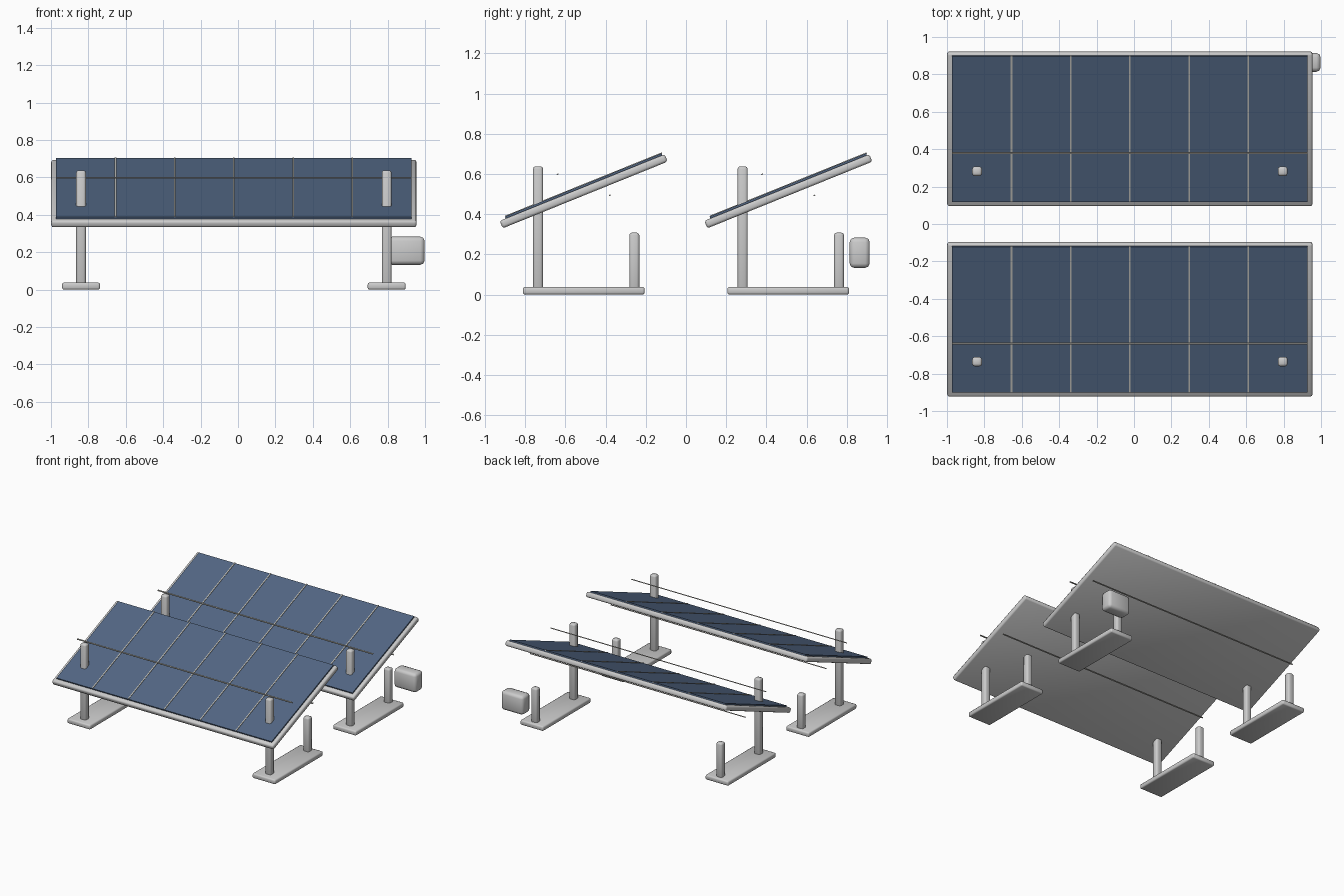
import bpy
from math import radians, sin, cos

if "Cube" in bpy.data.objects:
    bpy.data.objects.remove(bpy.data.objects["Cube"], do_unlink=True)


def material(name, rgb):
    m = bpy.data.materials.new(name)
    m.use_nodes = True
    m.diffuse_color = (*rgb, 1)
    m.node_tree.nodes["Principled BSDF"].inputs["Base Color"].default_value = (*rgb, 1)
    return m


METAL = material("light grey metal", (0.6, 0.6, 0.6))
CELL = material("slate blue cells", (0.085, 0.135, 0.23))
LINE = material("warm grey lines", (0.52, 0.51, 0.47))

TILT = radians(22)
MID_X = -0.022      # centre of the panels
PANEL_Z = 0.514
CELLS_W, CELLS_L = 1.9, 0.84


def box(name, size, loc, mat, bevel=0, tilt=0):
    """Box, optionally tilted about x, with rounded edges."""
    bpy.ops.mesh.primitive_cube_add(size=1, location=loc)
    ob = bpy.context.object
    ob.name = name
    ob.scale = size
    bpy.ops.object.transform_apply(location=False, rotation=False, scale=True)
    ob.rotation_euler.x = tilt
    ob.data.materials.append(mat)
    if bevel:
        mod = ob.modifiers.new("rounded edges", "BEVEL")
        mod.width = bevel
        mod.segments = 2
        bpy.ops.object.shade_smooth()
    return ob


for row, y in (("front", -0.509), ("back", 0.509)):
    # Tilted panel: backing frame with the dark cell sheet on top
    box(f"{row}_panel_frame", (1.953, 0.885, 0.04), (MID_X, y, PANEL_Z),
        METAL, 0.012, TILT)
    box(f"{row}_cell_sheet", (CELLS_W, CELLS_L, 0.014), (MID_X, y, PANEL_Z + 0.025),
        CELL, 0, TILT)

    # Dividers running up the slope
    for i in range(1, 6):
        x = MID_X + CELLS_W * (i / 6 - 0.5)
        box(f"{row}_divider_{i}", (0.009, CELLS_L, 0.008), (x, y, PANEL_Z + 0.032),
            LINE, 0, TILT)

    # Thin cross wires, one above and one below the panel
    for name, d in (("upper", -0.14), ("lower", 0.14)):
        box(f"{row}_{name}_cross_wire", (CELLS_W, 0.009, 0.006),
            (MID_X, y + d * cos(TILT), PANEL_Z + 0.032 - d * sin(TILT)), LINE, 0, TILT)

    # Supports: a foot with a tall and a short post on each side
    for side, s in (("right", -1), ("left", 1)):
        x = MID_X + s * 0.817
        box(f"{row}_{side}_foot", (0.203, 0.606, 0.038), (x, y, 0.019), METAL, 0.01)
        for name, dy, top in (("tall", -0.227, 0.638), ("short", 0.252, 0.308)):
            box(f"{row}_{side}_{name}_post", (0.052, 0.05, top - 0.01),
                (x, y + dy, (top + 0.01) / 2), METAL, 0.013)

# Equipment box beside the back left support
box("equipment_box", (0.195, 0.1, 0.15), (0.9, 0.864, 0.208), METAL, 0.022)
